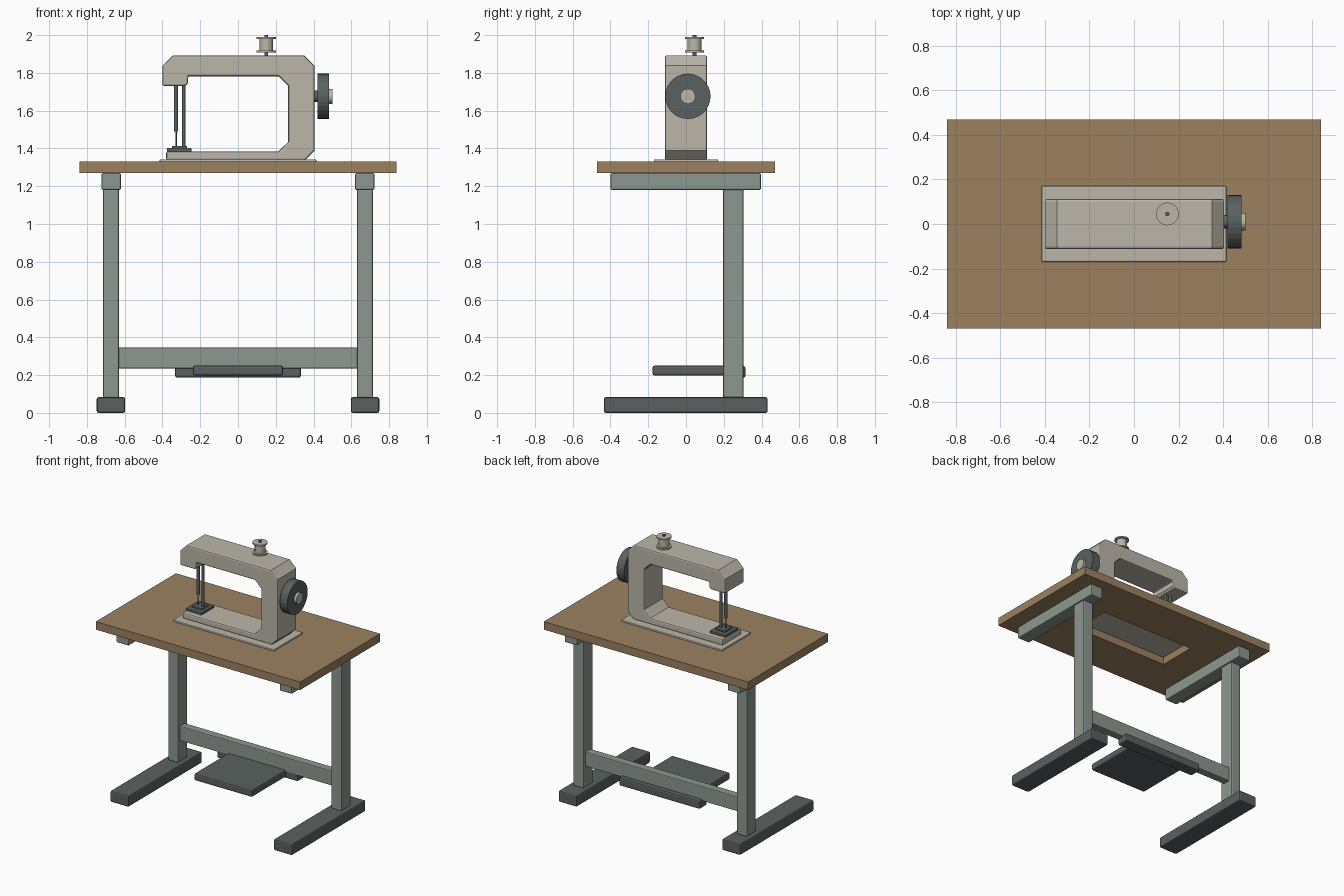
import bpy, bmesh, math
from mathutils import Matrix, Vector

if "Cube" in bpy.data.objects:
    bpy.data.objects.remove(bpy.data.objects["Cube"])


def material(name, rgb):
    m = bpy.data.materials.new(name)
    m.diffuse_color = (*rgb, 1)
    m.use_nodes = True
    m.node_tree.nodes["Principled BSDF"].inputs["Base Color"].default_value = m.diffuse_color
    return m


WOOD = material("wood", (0.33, 0.22, 0.12))
CREAM = material("cream_enamel", (0.50, 0.47, 0.40))
FRAME = material("frame_paint", (0.27, 0.31, 0.28))
DARK = material("dark_metal", (0.10, 0.12, 0.115))


def finish(bm, name, mat, bevel=0.0):
    bmesh.ops.recalc_face_normals(bm, faces=bm.faces)
    me = bpy.data.meshes.new(name)
    bm.to_mesh(me)
    bm.free()
    me.materials.append(mat)
    ob = bpy.data.objects.new(name, me)
    bpy.context.collection.objects.link(ob)
    if bevel:
        mod = ob.modifiers.new("bevel", 'BEVEL')
        mod.width = bevel
        mod.segments = 2
        mod.limit_method = 'ANGLE'
        mod.angle_limit = math.radians(50)
    return ob


def box(name, x, y, z, mat, bevel=0.0):
    lo, hi = Vector((x[0], y[0], z[0])), Vector((x[1], y[1], z[1]))
    bm = bmesh.new()
    bmesh.ops.create_cube(bm, size=1, matrix=Matrix.Translation((lo + hi) / 2)
                          @ Matrix.Diagonal((*(hi - lo), 1)))
    return finish(bm, name, mat, bevel)


def lathe(name, profile, origin, mat, axis='Z', seg=24):
    # profile is a list of (radius, height) rings, closed with end caps
    bm = bmesh.new()
    rings = []
    for r, h in profile:
        ring = []
        for i in range(seg):
            a = 2 * math.pi * i / seg
            c, s = r * math.cos(a), r * math.sin(a)
            p = (c, s, h) if axis == 'Z' else (h, c, s)
            ring.append(bm.verts.new(Vector(origin) + Vector(p)))
        rings.append(ring)
    for a, b in zip(rings, rings[1:]):
        for i in range(seg):
            j = (i + 1) % seg
            bm.faces.new((a[i], a[j], b[j], b[i]))
    bm.faces.new(rings[0])
    bm.faces.new(rings[-1])
    ob = finish(bm, name, mat)
    for p in ob.data.polygons:
        p.use_smooth = False
    return ob


def prism(name, points, depth, mat, bevel):
    # xz profile extruded symmetrically along y
    bm = bmesh.new()
    f = bm.faces.new([bm.verts.new((x, -depth, z)) for x, z in points])
    ext = bmesh.ops.extrude_face_region(bm, geom=[f])
    bmesh.ops.translate(bm, vec=(0, 2 * depth, 0),
                        verts=[v for v in ext["geom"] if isinstance(v, bmesh.types.BMVert)])
    ob = finish(bm, name, mat)
    mod = ob.modifiers.new("bevel", 'BEVEL')
    mod.width = bevel
    mod.segments = 2
    mod.limit_method = 'ANGLE'
    mod.angle_limit = math.radians(50)
    return ob


# table top with a rectangular opening under the machine
bm = bmesh.new()
loops = []
for z in (1.27, 1.33):
    for hx, hy in ((0.84, 0.47), (0.39, 0.145)):
        loops.append([bm.verts.new((sx * hx, sy * hy, z))
                      for sx, sy in ((-1, -1), (1, -1), (1, 1), (-1, 1))])
ob_, ib, ot, it = loops
for a, b in ((ob_, ib), (ot, it), (ob_, ot), (ib, it)):
    for i in range(4):
        j = (i + 1) % 4
        bm.faces.new((a[i], a[j], b[j], b[i]))
finish(bm, "table_top", WOOD)

# side frames
for side, s in (("left", -1), ("right", 1)):
    def span(a, b):
        return sorted((s * a, s * b))
    box(side + "_foot", span(0.597, 0.748), (-0.435, 0.432), (0, 0.083), DARK, 0.01)
    box(side + "_post", span(0.63, 0.714), (0.195, 0.305), (0.08, 1.185), FRAME, 0.008)
    box(side + "_top_rail", span(0.62, 0.722), (-0.40, 0.397), (1.18, 1.27), FRAME, 0.008)

# cross bar and treadle
box("cross_bar", (-0.635, 0.635), (0.22, 0.28), (0.235, 0.345), FRAME, 0.006)
box("pedal_rail", (-0.333, 0.333), (0.225, 0.315), (0.187, 0.248), DARK, 0.01)
box("pedal", (-0.238, 0.238), (-0.177, 0.235), (0.198, 0.25), DARK, 0.01)

# machine base plate and C-shaped body
box("base_plate", (-0.415, 0.415), (-0.17, 0.17), (1.326, 1.342), CREAM, 0.005)
prism("machine_body", [
    (-0.38, 1.338), (0.355, 1.338), (0.405, 1.388), (0.405, 1.838), (0.35, 1.892),
    (-0.345, 1.892), (-0.40, 1.838), (-0.40, 1.73), (-0.28, 1.73), (-0.265, 1.745),
    (-0.265, 1.782), (0.215, 1.782), (0.266, 1.732), (0.266, 1.435), (0.215, 1.385),
    (-0.38, 1.385)], 0.112, CREAM, 0.01)

# needle, presser bar and foot
lathe("needle_bar", [(0.004, 1.40), (0.004, 1.49), (0.011, 1.49), (0.011, 1.735)],
      (-0.328, 0, 0), DARK, seg=12)
lathe("presser_bar", [(0.01, 1.40), (0.01, 1.735)], (-0.287, 0, 0), DARK, seg=12)
box("needle_plate", (-0.377, -0.247), (-0.075, 0.075), (1.383, 1.402), DARK, 0.003)
box("presser_foot", (-0.35, -0.27), (-0.04, 0.04), (1.40, 1.414), DARK, 0.003)

# hand wheel with axle and hub
WHEEL = (0, 0.01, 1.676)
lathe("wheel_axle", [(0.03, 0.40), (0.03, 0.425)], WHEEL, DARK, 'X')
lathe("hand_wheel", [(0.12, 0.42), (0.12, 0.482)], WHEEL, DARK, 'X', 28)
lathe("wheel_hub", [(0.04, 0.478), (0.04, 0.50)], WHEEL, CREAM, 'X')

# thread spool on its pin
SPOOL = (0.15, 0.045, 0)
lathe("spool_pin", [(0.01, 1.885), (0.01, 2.0)], SPOOL, DARK, seg=12)
lathe("spool", [(0.051, 1.908), (0.051, 1.918), (0.036, 1.918), (0.036, 1.98),
                (0.051, 1.98), (0.051, 1.99)], SPOOL, CREAM)
